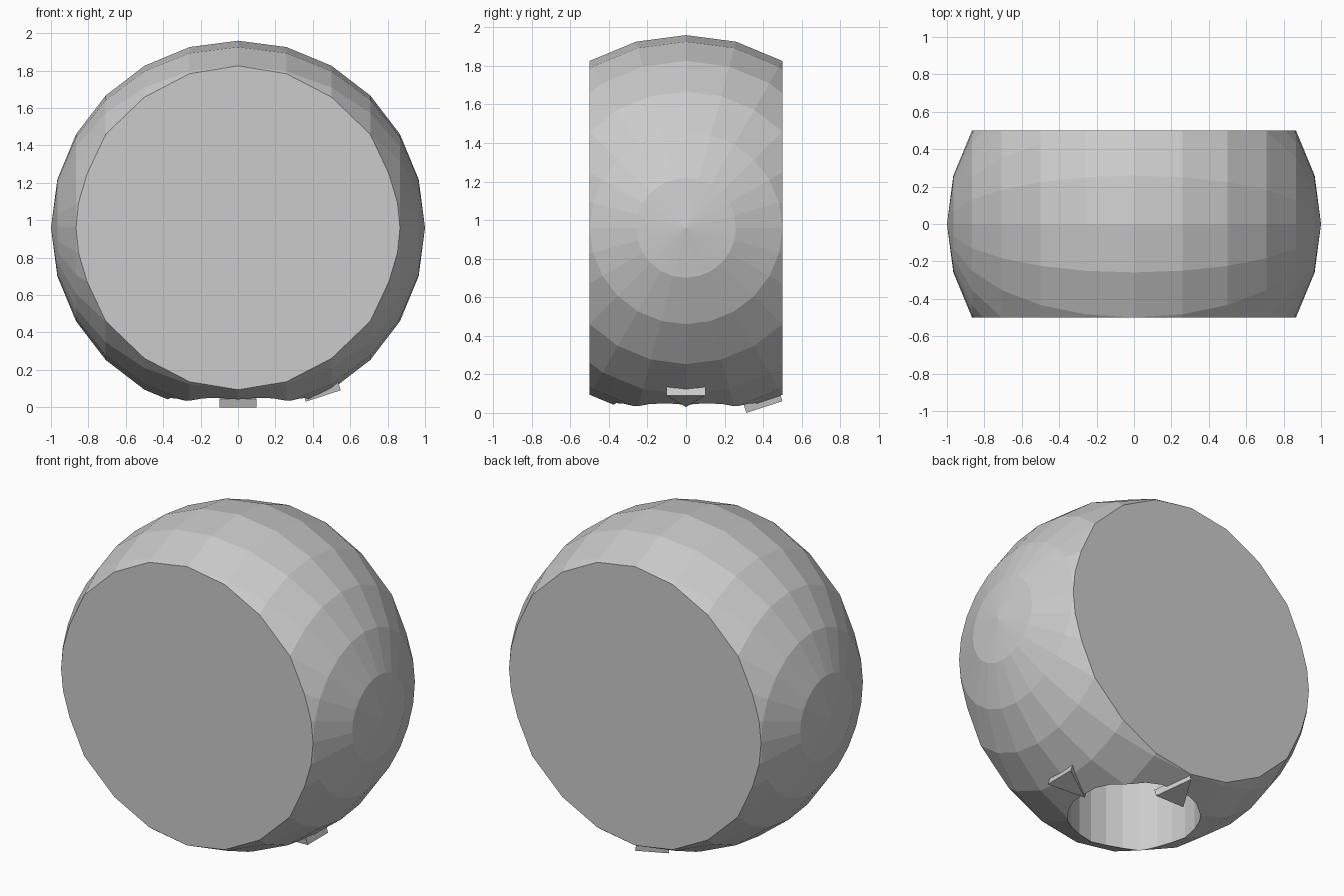
import bpy, bmesh, math
from mathutils import Matrix, Vector

if "Cube" in bpy.data.objects:
    bpy.data.objects.remove(bpy.data.objects["Cube"])

CENTRE = 0.96


def to_object(name, bm):
    bmesh.ops.recalc_face_normals(bm, faces=bm.faces)
    mesh = bpy.data.meshes.new(name)
    bm.to_mesh(mesh)
    bm.free()
    ob = bpy.data.objects.new(name, mesh)
    bpy.context.collection.objects.link(ob)
    return ob


# Body: low-poly ball with its poles on x, sliced flat at front and back
bm = bmesh.new()
bmesh.ops.create_uvsphere(bm, u_segments=24, v_segments=12, radius=1,
                          matrix=Matrix.Translation((0, 0, CENTRE)) @ Matrix.Rotation(math.pi / 2, 4, 'Y'))
for side in (-1, 1):
    bmesh.ops.bisect_plane(bm, geom=bm.verts[:] + bm.edges[:] + bm.faces[:], dist=1e-4,
                           plane_co=(0, side * 0.5, 0), plane_no=(0, side, 0), clear_outer=True)
    rim = [e for e in bm.edges if e.is_boundary]
    bmesh.ops.holes_fill(bm, edges=rim, sides=0)
body = to_object("ball_body", bm)

# Round socket in the underside
bm = bmesh.new()
bmesh.ops.create_cone(bm, cap_ends=True, segments=24, radius1=0.375, radius2=0.375, depth=0.8,
                      matrix=Matrix.Translation((0, 0, 0.2)))
cutter = to_object("socket_cutter", bm)
cutter.hide_render = True
cutter.display_type = 'WIRE'
cut = body.modifiers.new("socket", 'BOOLEAN')
cut.operation = 'DIFFERENCE'
cut.solver = 'EXACT'
cut.object = cutter


# Triangular pointers beside the socket, tilted to follow the ball
def pointer(name, inner, z, angle, outward):
    slope = math.radians(18)
    along = Vector((math.cos(slope), 0, math.sin(slope)))
    up = Vector((-math.sin(slope), 0, math.cos(slope)))
    base, tip = (0, 0.197) if outward else (0.197, 0)
    bm = bmesh.new()
    rows = []
    for h in (0, 0.047):
        rows.append([bm.verts.new(Vector((inner, s, z)) + along * d + up * h)
                     for d, s in ((base, -0.1), (base, 0.1), (tip, 0))])
    low, high = rows
    bm.faces.new(low)
    bm.faces.new(high)
    for i in range(3):
        j = (i + 1) % 3
        bm.faces.new((low[i], low[j], high[j], high[i]))
    bm.transform(Matrix.Rotation(angle, 4, 'Z'))
    return to_object(name, bm)


pointer("inward_pointer", 0.362, 0.03, 0, False)
pointer("outward_pointer", 0.313, 0.0, math.pi / 2, True)
